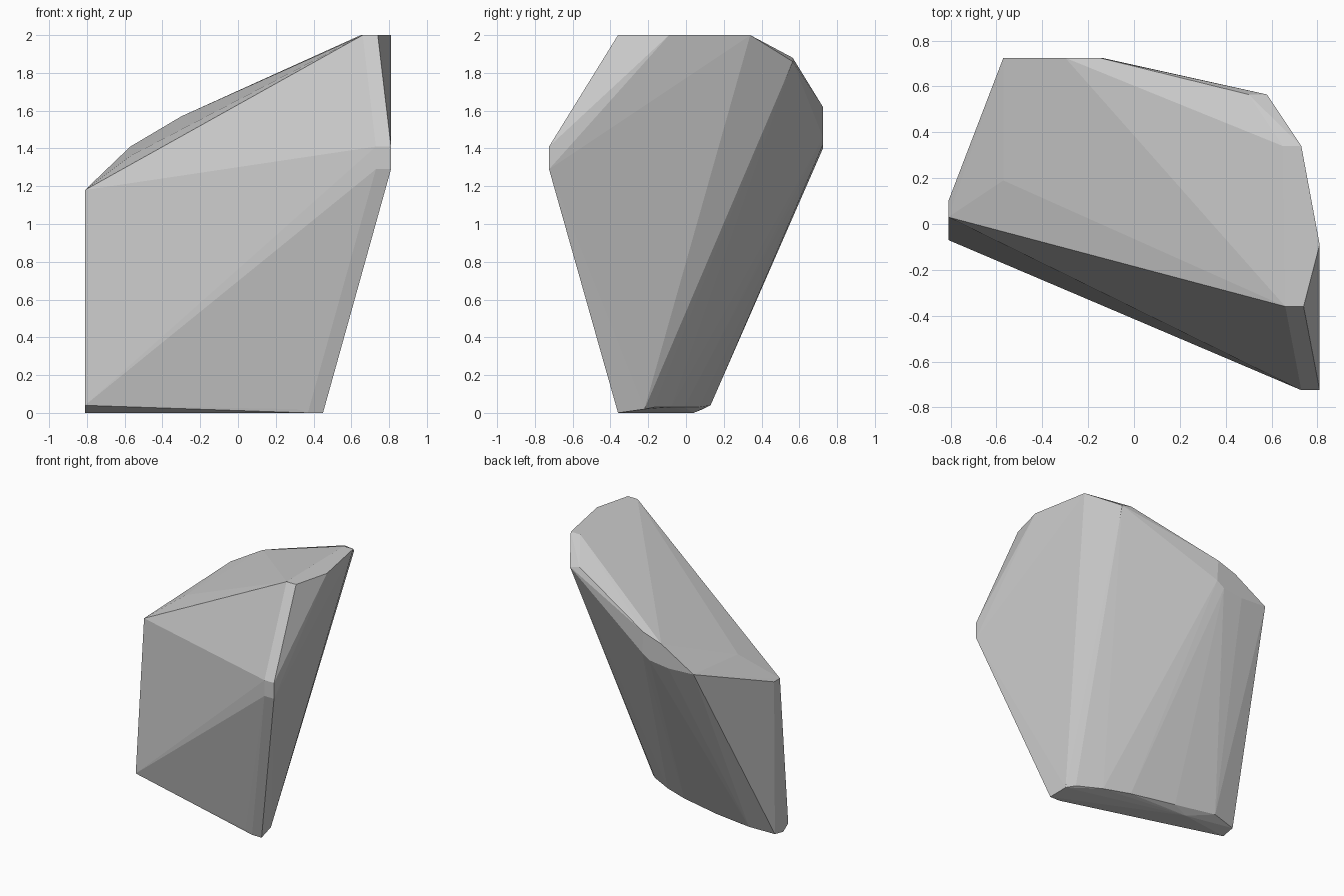
import bpy
import bmesh

# Remove the default object only
default_cube = bpy.data.objects.get("Cube")
if default_cube:
    bpy.data.objects.remove(default_cube, do_unlink=True)

RIM_WIDTH = 0.08  # width of the short chipped edges along the rock's rim

mesh = bpy.data.meshes.new("rock")
rock = bpy.data.objects.new("rock", mesh)
bpy.context.collection.objects.link(rock)
bm = bmesh.new()


def corner(x, y, z):
    """Add one outer corner of the rock."""
    bm.verts.new((x, y, z))


def chipped_corner(x, y, z):
    """Add a corner that is blunted into a short edge running along x."""
    corner(x, y, z)
    corner(x - RIM_WIDTH, y, z)


def ledge(z, outline):
    """Add several corners that lie at one height."""
    for x, y in outline:
        corner(x, y, z)


# Crown: narrow flat top on the left side of the rock
crown_height = 2.0
chipped_corner(0.74, -0.36, crown_height)
chipped_corner(0.73, 0.34, crown_height)
corner(0.81, -0.09, crown_height)

# Nose: small upright facet that sticks out at the front
for nose_height in (1.29, 1.41):
    chipped_corner(0.81, -0.725, nose_height)

# Back rim: climbs from the low shoulder to the crown
back = 0.725
corner(-0.57, 0.19, 1.36)
corner(-0.57, back, 1.41)
corner(-0.3, back, 1.57)
corner(-0.15, back, 1.62)
corner(0.5, 0.565, 1.88)
corner(0.58, 0.565, 1.86)

# Lower edge of the upright strip under the back rim
corner(-0.36, back, 1.4)
corner(-0.2, back, 1.42)
corner(-0.14, back, 1.46)

# Right flank: upright edge from the shoulder down to the base
ledge(1.18, [(-0.81, 0.03), (-0.81, 0.1)])
corner(-0.81, -0.07, 0.04)

# Base: flat foot in front with a curved, slightly raised back edge
chipped_corner(0.45, -0.36, 0)
ledge(0, [(-0.43, 0.04), (-0.81, -0.01)])
ledge(0.02, [(-0.81, 0.09), (0.31, -0.35), (0.43, -0.22)])
ledge(0.03, [(0.38, -0.17), (0.21, -0.08), (0.02, -0.01), (-0.31, 0.07)])
corner(-0.62, 0.13, 0.04)

# Wrap the corners in one faceted skin and drop any corner left inside
bmesh.ops.convex_hull(bm, input=bm.verts[:], use_existing_faces=False)
loose = [v for v in bm.verts if not v.link_faces]
bmesh.ops.delete(bm, geom=loose, context="VERTS")
bmesh.ops.recalc_face_normals(bm, faces=bm.faces[:])
for face in bm.faces:
    face.smooth = False
bm.to_mesh(mesh)
bm.free()

# Plain grey stone
stone = bpy.data.materials.new("stone_grey")
stone.use_nodes = True
grey = (0.6, 0.6, 0.6, 1.0)
stone.diffuse_color = grey
for node in stone.node_tree.nodes:
    if node.type == "BSDF_PRINCIPLED":
        node.inputs["Base Color"].default_value = grey
mesh.materials.append(stone)
